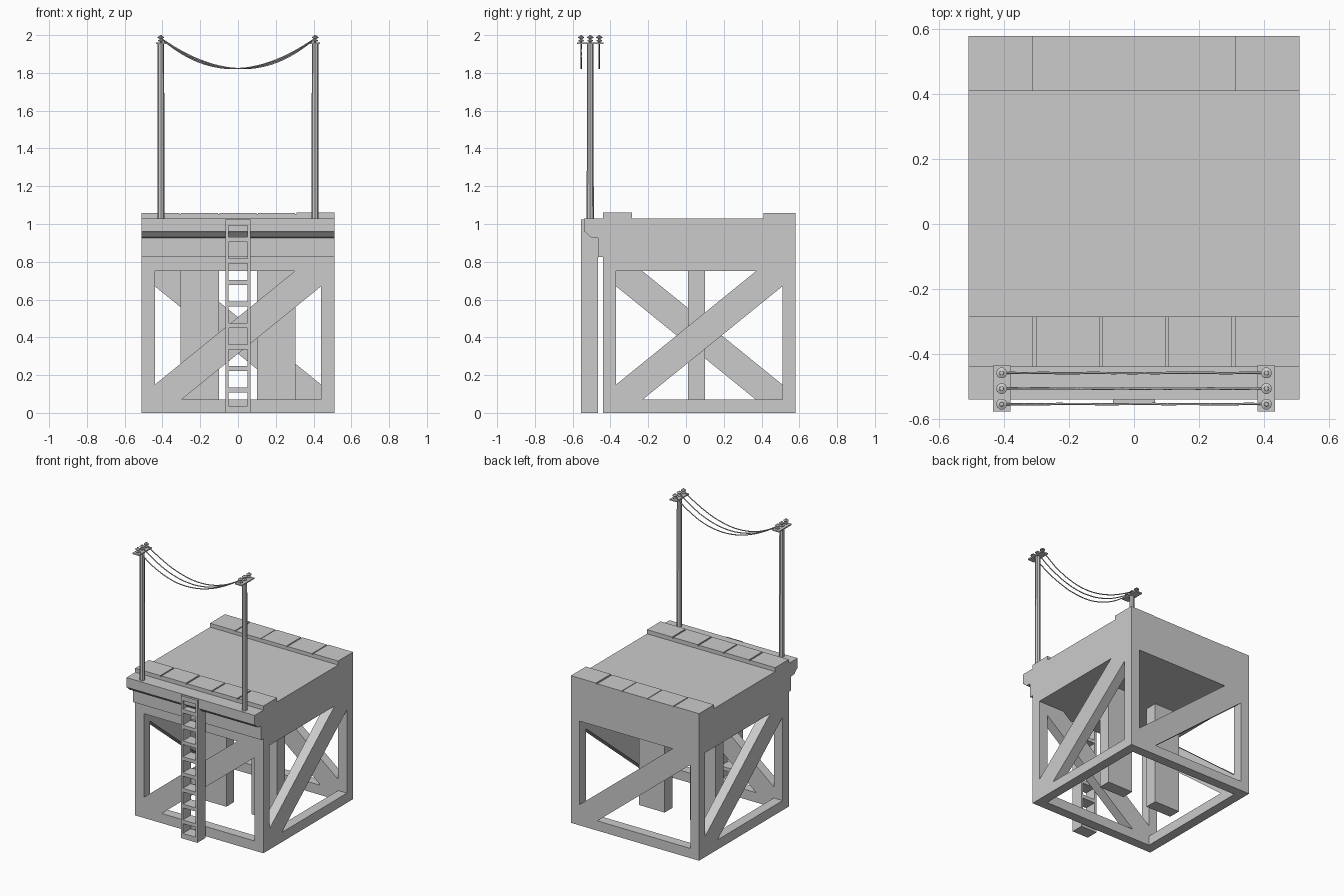
import bpy, bmesh, math, random
from mathutils import Matrix, Vector

if "Cube" in bpy.data.objects:
    bpy.data.objects.remove(bpy.data.objects["Cube"])

random.seed(4)
CY = 0.07          # centre of the tower in y
H = 0.51           # tower half width
T = 0.07           # frame member thickness


def finish(name, bm, matrix=None):
    bmesh.ops.remove_doubles(bm, verts=bm.verts, dist=1e-5)
    bmesh.ops.recalc_face_normals(bm, faces=bm.faces)
    me = bpy.data.meshes.new(name)
    bm.to_mesh(me)
    bm.free()
    if matrix:
        me.transform(matrix)
    ob = bpy.data.objects.new(name, me)
    bpy.context.collection.objects.link(ob)
    return ob


def prism(name, pts, vec, matrix=None):
    """Flat outline of 3D points extruded along vec."""
    bm = bmesh.new()
    f = bm.faces.new([bm.verts.new(p) for p in pts])
    r = bmesh.ops.extrude_face_region(bm, geom=[f], use_keep_orig=True)
    bmesh.ops.translate(bm, vec=vec, verts=[v for v in r['geom'] if isinstance(v, bmesh.types.BMVert)])
    return finish(name, bm, matrix)


def box(name, x, y, z, matrix=None):
    pts = [(x[0], y[0], z[0]), (x[1], y[0], z[0]), (x[1], y[1], z[0]), (x[0], y[1], z[0])]
    return prism(name, pts, (0, 0, z[1] - z[0]), matrix)


def lathe(name, profile, loc, sides):
    bm = bmesh.new()
    vs = [bm.verts.new((r, 0, z)) for r, z in profile]
    es = [bm.edges.new(p) for p in zip(vs, vs[1:])]
    bmesh.ops.spin(bm, geom=vs + es, cent=(0, 0, 0), axis=(0, 0, 1), angle=math.tau, steps=sides)
    return finish(name, bm, Matrix.Translation(loc))


# Solid deck block
box("deck", (-H, H), (CY - H, CY + H), (0.75, 1.03))

# Four identical sides: corner post, bottom rail and diagonal brace
brace = [(-.44, .07), (-.30, .07), (.44, .67), (.44, .75), (.30, .75), (-.44, .15)]
for k, side in enumerate(("front", "right", "back", "left")):
    m = Matrix.Translation((0, CY, 0)) @ Matrix.Rotation(k * math.pi / 2, 4, 'Z')
    box(side + "_post", (-H, -H + T), (-H, -H + T), (0, 0.75), m)
    box(side + "_rail", (-H + T, H - T), (-H, -H + T), (0, T), m)
    prism(side + "_brace", [(x, -H, z) for x, z in brace], (0, T, 0), m)

# Inner support columns
for s in (-1, 1):
    box("column", sorted((s * 0.10, s * 0.305)), (0.01, 0.10), (0, 0.75))

# Stepped cornice along the front edge
cornice = [(-.44, 1.03), (-.54, 1.03), (-.54, .96), (-.53, .955), (-.505, .93),
           (-.465, .925), (-.465, .825), (-.44, .825)]
prism("front_cornice", [(-H, y, z) for y, z in cornice], (2 * H, 0, 0))

# Rows of edge slabs on the deck
for name, y in (("front_slab", (-.44, -.285)), ("back_slab", (.41, .58))):
    for i in range(5):
        x0 = -H + i * 2 * H / 5
        lo, hi = x0 + (0.005 if i else 0), x0 + 2 * H / 5 - (0.005 if i < 4 else 0)
        box(name, (lo, hi), y, (1.03, 1.06 - random.uniform(0, 0.005)))
    box(name + "_bed", (-H, H), y, (1.03, 1.052))

# Ladder: two deep rails with rungs
for s in (-1, 1):
    box("ladder_rail", sorted((s * 0.05, s * 0.065)), (-.555, -.465), (0, 1.025))
box("ladder_foot", (-.05, .05), (-.555, -.465), (0, 0.037))
box("ladder_top", (-.05, .05), (-.555, -.465), (0.993, 1.025))
for i in range(8):
    z = 0.121 + i * 0.1138
    box("ladder_rung", (-.05, .05), (-.555, -.465), (z - 0.013, z + 0.013))

# Poles with cross arms and insulators
wire_y = (-.555, -.507, -.459)
insulator = [(0, 0), (.006, 0), (.006, .008), (.016, .010), (.016, .014), (.007, .018),
             (.007, .024), (.017, .027), (.017, .032), (.007, .037), (.006, .041), (0, .042)]
for s in (-1, 1):
    x = s * 0.408
    lathe("pole", [(0, 1.02), (.019, 1.02), (.017, 1.955), (0, 1.955)], (x, -.507, 0), 8)
    box("cross_arm", (x - .027, x + .027), (-.578, -.436), (1.953, 1.962))
    for y in wire_y:
        ob = lathe("insulator", insulator, (x, y, 1.958), 10)
        bpy.context.view_layer.objects.active = ob
        ob.select_set(True)
        bpy.ops.object.shade_smooth_by_angle()
        ob.select_set(False)

# Sagging wires
for y, shift in zip(wire_y, (-.03, 0, .03)):
    cu = bpy.data.curves.new("wire", 'CURVE')
    cu.dimensions = '3D'
    cu.bevel_depth = 0.0035
    cu.bevel_resolution = 1
    cu.use_fill_caps = True
    sp = cu.splines.new('POLY')
    n = 24
    sp.points.add(n)
    for i, p in enumerate(sp.points):
        u = -1 + 2 * i / n
        sag = 0.16 * (1 - u * u) * (1 + shift * 4 * u)
        p.co = (u * 0.408, y + random.uniform(-.001, .001), 1.983 - sag, 1)
    ob = bpy.data.objects.new("wire", cu)
    bpy.context.collection.objects.link(ob)
    bpy.context.view_layer.objects.active = ob
    ob.select_set(True)
    bpy.ops.object.convert(target='MESH')
    bpy.context.object.select_set(False)
